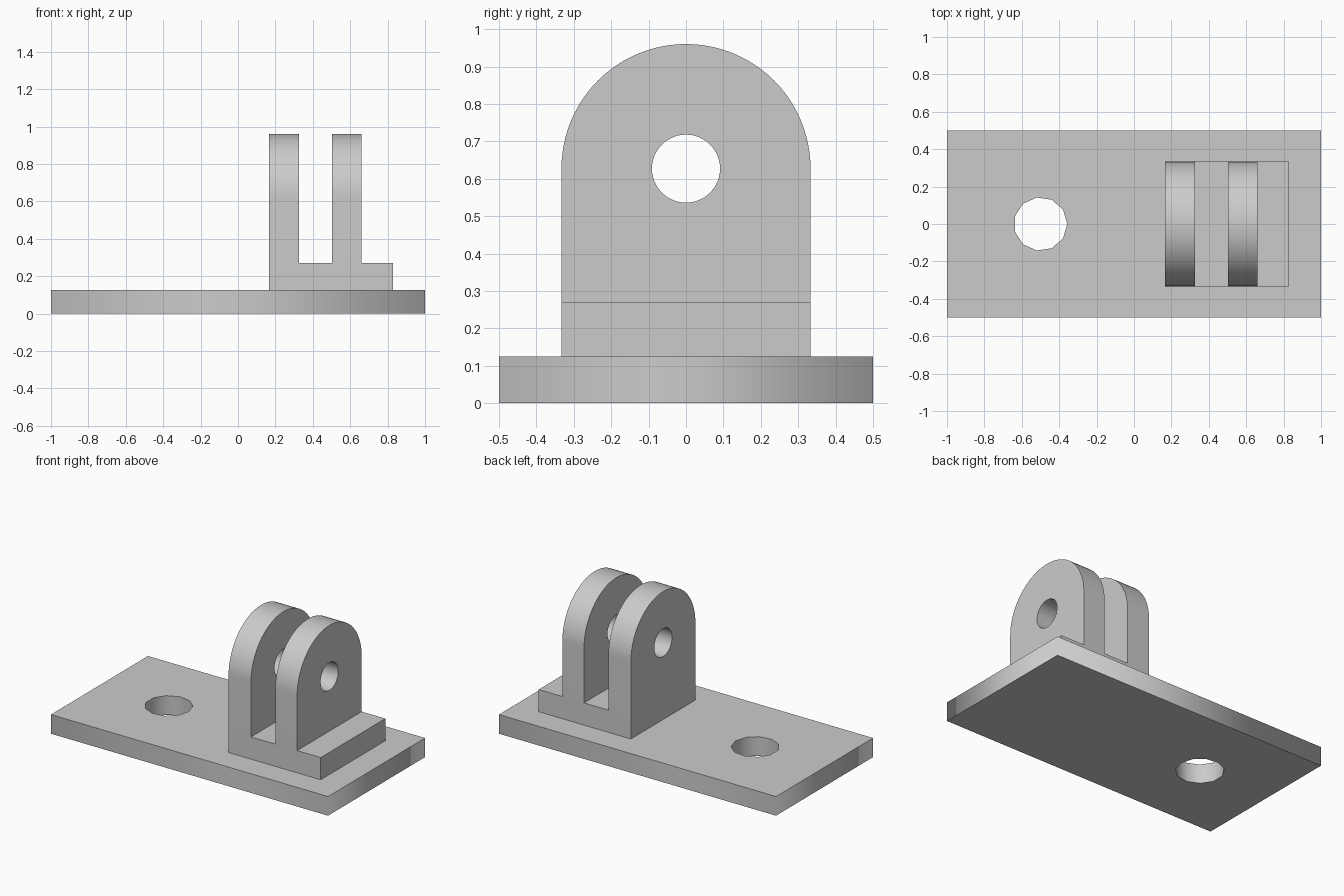
import bpy, bmesh
from math import cos, sin, pi, radians
from mathutils import Matrix

cube = bpy.data.objects.get("Cube")
if cube:
    bpy.data.objects.remove(cube, do_unlink=True)

grey = bpy.data.materials.new("light grey")
grey.use_nodes = True
COLOUR = (0.6, 0.6, 0.6, 1)
grey.diffuse_color = COLOUR
grey.node_tree.nodes["Principled BSDF"].inputs["Base Color"].default_value = COLOUR


def arc(cx, cy, r, sides, turn=2 * pi):
    """Points of a circle, or of an arc including both ends."""
    count = sides if turn == 2 * pi else sides + 1
    return [(cx + r * cos(turn * i / sides), cy + r * sin(turn * i / sides))
            for i in range(count)]


def extrude_profile(name, loops, depth, matrix):
    """Filled outline with holes, extruded evenly about its plane."""
    curve = bpy.data.curves.new(name, "CURVE")
    curve.dimensions = "2D"
    curve.fill_mode = "BOTH"
    curve.extrude = depth / 2
    for points in loops:
        spline = curve.splines.new("POLY")
        spline.points.add(len(points) - 1)
        for p, (x, y) in zip(spline.points, points):
            p.co = (x, y, 0, 1)
        spline.use_cyclic_u = True
    temp = bpy.data.objects.new(name + " outline", curve)
    bpy.context.collection.objects.link(temp)
    bpy.context.view_layer.update()
    evaluated = temp.evaluated_get(bpy.context.evaluated_depsgraph_get())
    mesh = bpy.data.meshes.new_from_object(evaluated)
    bpy.data.objects.remove(temp, do_unlink=True)

    bm = bmesh.new()
    bm.from_mesh(mesh)
    bmesh.ops.remove_doubles(bm, verts=bm.verts, dist=1e-5)
    bmesh.ops.transform(bm, matrix=matrix, verts=bm.verts)
    bmesh.ops.dissolve_limit(bm, angle_limit=radians(0.5),
                             verts=bm.verts, edges=bm.edges)
    bmesh.ops.recalc_face_normals(bm, faces=bm.faces)
    bm.to_mesh(mesh)
    bm.free()
    mesh.name = name
    mesh.materials.clear()
    mesh.materials.append(grey)
    obj = bpy.data.objects.new(name, mesh)
    bpy.context.collection.objects.link(obj)
    return obj


def select_only(obj):
    bpy.ops.object.select_all(action="DESELECT")
    obj.select_set(True)
    bpy.context.view_layer.objects.active = obj


def cut_box(obj, x0, x1, z0, z1):
    """Remove a box running the full width of the part."""
    bpy.ops.mesh.primitive_cube_add(size=1, location=((x0 + x1) / 2, 0, (z0 + z1) / 2))
    cutter = bpy.context.object
    cutter.name = "slot_cutter"
    cutter.scale = (x1 - x0, 2, z1 - z0)
    cutter.hide_render = True
    mod = obj.modifiers.new("slot", "BOOLEAN")
    mod.operation, mod.solver, mod.object = "DIFFERENCE", "EXACT", cutter
    select_only(obj)
    bpy.ops.object.modifier_apply(modifier=mod.name)
    bpy.data.objects.remove(cutter, do_unlink=True)


# Base plate with a coarse eleven-sided screw hole
PLATE = 0.125
plate_outline = [(-1, -0.5), (1, -0.5), (1, 0.5), (-1, 0.5)]
plate = extrude_profile("base_plate", [plate_outline, arc(-0.5, 0, 0.143, 11)],
                        PLATE, Matrix.Translation((0, 0, PLATE / 2)))

# Hinge bracket: arched side profile with a pin hole, extruded along x
LEFT, RIGHT, HALF, PIN_Z = 0.165, 0.83, 0.333, 0.627
arch = [(-HALF, PLATE), (HALF, PLATE)] + arc(0, PIN_Z, HALF, 48, pi)
along_x = Matrix(((0, 0, 1, (LEFT + RIGHT) / 2), (1, 0, 0, 0), (0, 1, 0, 0), (0, 0, 0, 1)))
bracket = extrude_profile("hinge_bracket", [arch, arc(0, PIN_Z, 0.091, 48)],
                          RIGHT - LEFT, along_x)

# Gap between the two prongs, and the low step beside them
STEP_Z = 0.27
cut_box(bracket, 0.327, 0.503, STEP_Z, 1.2)
cut_box(bracket, 0.66, 1.2, STEP_Z, 1.2)

select_only(bracket)
bpy.ops.object.shade_smooth_by_angle(angle=radians(30))
